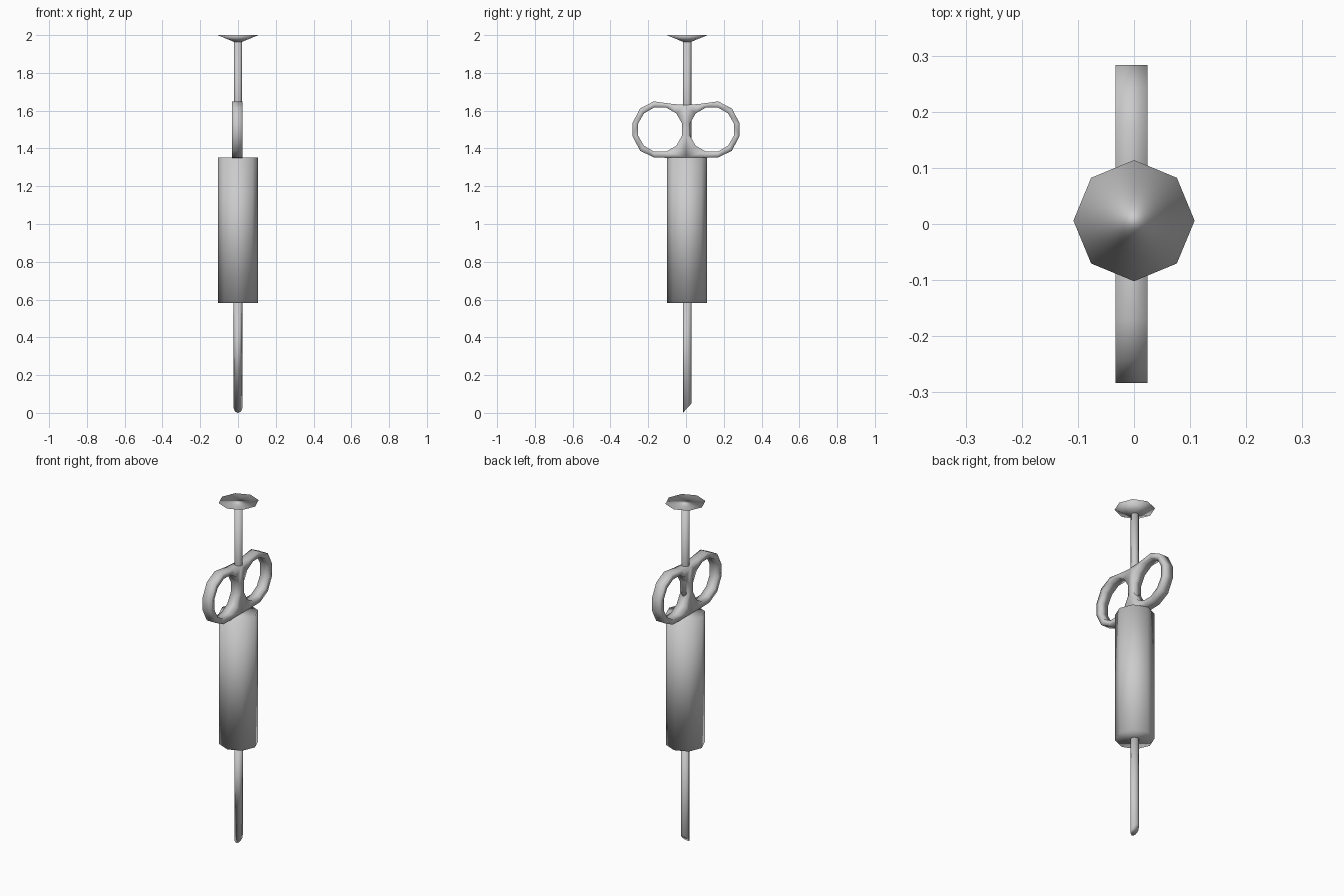
import bpy, bmesh
from math import sin, cos, pi, radians

if "Cube" in bpy.data.objects:
    bpy.data.objects.remove(bpy.data.objects["Cube"])

CY = 0.006  # shared axis of barrel, rod and needle


def make_object(name, bm):
    bmesh.ops.recalc_face_normals(bm, faces=bm.faces)
    me = bpy.data.meshes.new(name)
    bm.to_mesh(me)
    bm.free()
    for p in me.polygons:
        p.use_smooth = True
    ob = bpy.data.objects.new(name, me)
    bpy.context.collection.objects.link(ob)
    return ob


def lathe(name, profile, sides=8, slant=0.0):
    """Loft rings of (radius, z); slant tilts the first ring along y."""
    bm = bmesh.new()
    rings = []
    for i, (r, z) in enumerate(profile):
        ring = []
        for k in range(sides):
            a = 2 * pi * k / sides
            dz = slant * (1 + sin(a)) / 2 if i == 0 else 0
            ring.append(bm.verts.new((r * cos(a), CY + r * sin(a), z + dz)))
        rings.append(ring)
    for lo, hi in zip(rings, rings[1:]):
        for k in range(sides):
            j = (k + 1) % sides
            bm.faces.new((lo[k], lo[j], hi[j], hi[k]))
    bm.faces.new(rings[0][::-1])
    bm.faces.new(rings[-1])
    return make_object(name, bm)


# Needle with slanted tip, barrel, plunger rod and flared thumb pad
lathe("needle", [(0.023, 0.0), (0.023, 0.59)], slant=0.05)
lathe("barrel", [(0.106, 0.583), (0.106, 1.352)])
lathe("plunger_rod", [(0.022, 1.34), (0.022, 1.972)])
lathe("thumb_pad", [(0.018, 1.963), (0.108, 2.0)])

# Finger grip: one loop as a strip between hole and outline, then mirrored
outline = [(0.283, 1.535), (0.243, 1.612), (0.17, 1.649), (0.075, 1.636),
           (0, 1.63), (0, 1.535), (0, 1.465), (0, 1.352),
           (0.08, 1.35), (0.17, 1.352), (0.243, 1.388), (0.283, 1.465)]
n = len(outline)
bm = bmesh.new()
outer = [bm.verts.new((0, y, z)) for y, z in outline]
inner = []
for k in range(n):
    a = radians(15 + 360 * k / n)
    inner.append(bm.verts.new((0, 0.137 + 0.121 * cos(a), 1.5 + 0.121 * sin(a))))
for k in range(n):
    j = (k + 1) % n
    bm.faces.new((outer[k], outer[j], inner[j], inner[k]))
grip = make_object("finger_grip", bm)
grip.location.x = -0.0045
mirror = grip.modifiers.new("mirror", 'MIRROR')
mirror.use_axis = (False, True, False)
solid = grip.modifiers.new("thickness", 'SOLIDIFY')
solid.thickness = 0.057
solid.offset = 0
